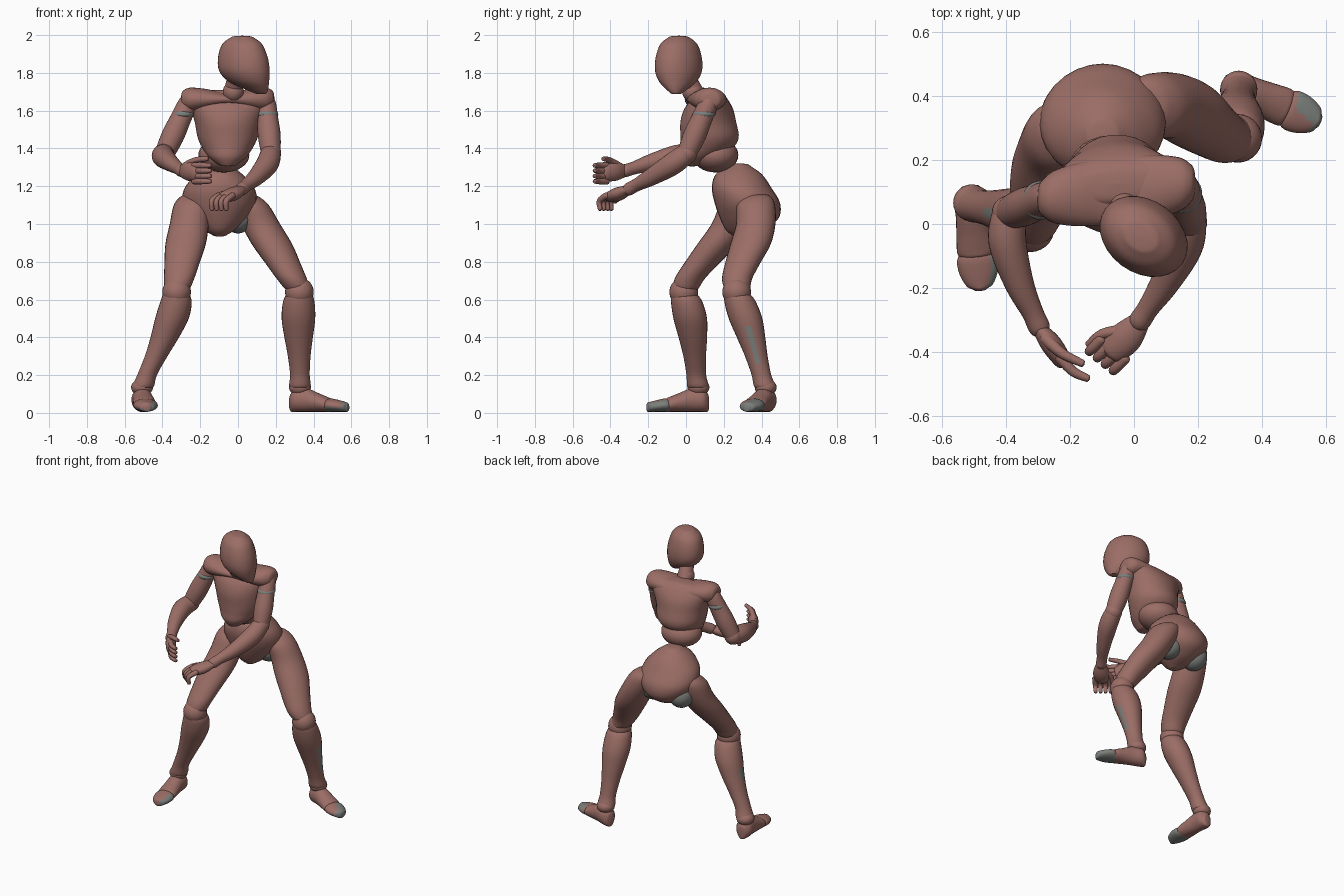
import bpy, bmesh, math
from mathutils import Vector as V

if "Cube" in bpy.data.objects:
    bpy.data.objects.remove(bpy.data.objects["Cube"])

X, Y, Z = V((1, 0, 0)), V((0, 1, 0)), V((0, 0, 1))


def material(name, rgb):
    m = bpy.data.materials.new(name)
    m.diffuse_color = (*rgb, 1)
    m.use_nodes = True
    m.node_tree.nodes["Principled BSDF"].inputs["Base Color"].default_value = m.diffuse_color
    return m


CLAY = material("clay_brown", (0.33, 0.155, 0.133))
GREY = material("joint_grey", (0.20, 0.215, 0.20))


def finish(name, bm, mats, rule=None):
    bmesh.ops.recalc_face_normals(bm, faces=bm.faces)
    for f in bm.faces:
        f.smooth = True
        if rule and rule(f.calc_center_median(), f.normal):
            f.material_index = 1
    me = bpy.data.meshes.new(name)
    bm.to_mesh(me)
    bm.free()
    for m in mats:
        me.materials.append(m)
    bpy.context.collection.objects.link(bpy.data.objects.new(name, me))


def spline(p, n):
    """Catmull-Rom through rows of numbers"""
    out = []
    for i in range(len(p) - 1):
        rows = list(zip(p[max(i - 1, 0)], p[i], p[i + 1], p[min(i + 2, len(p) - 1)]))
        for t in (k / n for k in range(n)):
            out.append([q + 0.5 * t * (r - o + t * (2 * o - 5 * q + 4 * r - s + t * (3 * (q - r) + s - o)))
                        for o, q, r, s in rows])
    return out + [list(p[-1])]


def cap(rows, k):
    """two shrinking rings that round off the end of a loft"""
    (*c, a, b), inner = rows[-1], rows[-2]
    d = (V(c) - V(inner[:3])).normalized() * min(a, b) * k
    return [(*(V(c) + d * s), a * w, b * w) for s, w in ((.75, .65), (1, .02))]


def loft(name, rings, u=None, v=None, sides=28, n=5, k=.9, rule=None):
    """rings: x, y, z, half width on u, half depth on v; without v the rings follow the path"""
    rings = cap(rings[::-1], k)[::-1] + rings + cap(rings, k)
    rows = spline(rings, n)
    bm = bmesh.new()
    loops = []
    for i, r in enumerate(rows):
        e1, e2 = u, v
        if v is None:
            t = V(rows[min(i + 1, len(rows) - 1)][:3]) - V(rows[max(i - 1, 0)][:3])
            e2 = t.cross(u or Z).normalized()
            e1 = e2.cross(t).normalized()
        a, b = max(r[3], .002), max(r[4], .002)
        turn = [2 * math.pi * j / sides for j in range(sides)]
        loops.append([bm.verts.new(V(r[:3]) + e1 * a * math.cos(w) + e2 * b * math.sin(w)) for w in turn])
    for A, B in zip(loops, loops[1:]):
        for j in range(sides):
            bm.faces.new((A[j - 1], A[j], B[j], B[j - 1]))
    bm.faces.new(loops[0])
    bm.faces.new(loops[-1])
    finish(name, bm, (CLAY, GREY), rule)


def ball(name, c, r, mat=CLAY):
    bm = bmesh.new()
    bmesh.ops.create_uvsphere(bm, u_segments=28, v_segments=16, radius=1)
    for p in bm.verts:
        p.co = V(c) + V([a * b for a, b in zip(p.co, r)])
    finish(name, bm, (mat,))


def limb(name, a, b, profile, bulge=(0, 0, 0), **kw):
    """profile: place along a-b, radius, share of the bulge"""
    a, b = V(a), V(b)
    loft(name, [(*(a.lerp(b, t) + V(bulge) * s), r, r) for t, r, s in profile], **kw)


# head turned to its left: height, shift toward the chin, half length
HEAD = [(1.985, 0, .07), (1.95, 0, .116), (1.88, .004, .143), (1.81, .012, .145), (1.755, .035, .117),
        (1.715, .075, .068), (1.692, .098, .034)]
loft("head", [(.022 + s, -.038 - s * .14, z, r, r * .77) for z, s, r in HEAD], V((.8, -.6, 0)), V((.6, .8, 0)), k=.22)
ball("neck", (-.025, .035, 1.70), [.055] * 3)
limb("neck_core", (-.01, 0, 1.78), (-.04, .08, 1.64), [(0, .045, 0), (1, .045, 0)])

# trunk: height, depth position, half width, half depth
CHEST = [(1.695, .125, .20, .06), (1.665, .125, .23, .09), (1.61, .12, .2, .128), (1.54, .118, .175, .148),
         (1.46, .125, .16, .155), (1.405, .11, .135, .14), (1.355, .07, .1, .1), (1.315, .04, .05, .05)]
loft("chest", [(-.055, y, z, a, b) for z, y, a, b in CHEST], V((.995, .1, 0)), V((-.1, .995, 0)), k=.25)
# shoulder yoke across the top of the chest
YOKE = [(-.285, .058, .05), (-.25, .082, .062), (-.17, .1, .055), (-.055, .105, .035), (.06, .1, .055), (.14, .085, .062),
        (.175, .062, .052)]
loft("shoulder_yoke", [(x, .11 + x * .1, 1.66, d, h) for x, d, h in YOKE], Y, Z, k=.35)
ball("abdomen", (-.075, .155, 1.365), (.135, .122, .092))
PELVIS = [(1.305, .28, .065, .065), (1.26, .28, .125, .125), (1.19, .295, .185, .158), (1.11, .325, .195, .173),
          (1.03, .335, .15, .155), (.97, .31, .085, .1), (.94, .28, .035, .035)]
loft("pelvis", [(-.098, y, z, a, b) for z, y, a, b in PELVIS], X, Y, k=.25)

# legs share their profiles
THIGH = [(-.04, .08, 0), (.05, .102, .2), (.25, .104, 1), (.47, .107, .8), (.68, .093, 0), (.85, .08, -.5), (.97, .066, 0)]
SHIN = [(.02, .066, 0), (.1, .083, .6), (.27, .089, 1), (.47, .075, .9), (.66, .06, .5), (.85, .052, 0), (.97, .057, 0)]
# along the foot, height of the middle, half width
FOOT = [(-.048, .055, .032), (-.02, .068, .054), (.04, .068, .054), (.1, .056, .058), (.15, .046, .061), (.168, .042, .052)]
TOES = [(.15, .038, .048), (.178, .041, .064), (.22, .037, .06), (.258, .032, .042), (.27, .03, .024)]


def leg(side, sg, hip, knee, ankle, foot_dir, calf, hip_joint, edge):
    ball(side + "_hip_joint", hip_joint, (.08, .09, .085), GREY)
    limb(side + "_thigh", hip, knee, THIGH, (0, .025, 0), u=X, v=Y, k=.3)
    limb(side + "_shin", knee, ankle, SHIN, calf, u=X, v=Y, k=.3,
         rule=lambda c, n: n.x * sg > .955 and .26 < c.z < .47)
    ball(side + "_knee", knee, [.076] * 3)
    ball(side + "_ankle", V(ankle) + Z * .01, (.058, .058, .045))
    f = V(foot_dir).normalized()
    for part, rows, rule in (("_foot", FOOT, None), ("_toes", TOES, lambda c, n: n.x > edge or n.z < -.3)):
        rings = [(ankle[0] + f.x * s, ankle[1] + f.y * s, z, w, z - .006) for s, z, w in rows]
        loft(side + part, rings, Z.cross(f), Z, k=.3, rule=rule)


leg("left", 1, (.05, .37, 1.12), (.325, .268, .64), (.328, .422, .125), (.93, -.37, 0), (-.006, .005, 0),
    (.0, .35, 1.035), .2)
leg("right", -1, (-.235, .29, 1.12), (-.325, -.012, .64), (-.508, .066, .125), (.1, -.995, 0), (.025, .013, 0),
    (-.21, .345, 1.03), .45)

# arms share their profiles
UPPER = [(0, .05, 0), (.3, .055, 0), (.65, .06, 0), (1, .05, 0)]
FORE = [(0, .053, 0), (.25, .059, 1), (.6, .046, .9), (.85, .034, .3), (.98, .034, 0)]


def arm(side, shoulder, elbow, wrist, bulge):
    limb(side + "_upper_arm", shoulder, elbow, UPPER, u=Y)
    ball(side + "_shoulder_joint", V(shoulder).lerp(V(elbow), .22), (.058, .061, .028), GREY)
    ball(side + "_elbow", elbow, [.055] * 3)
    limb(side + "_forearm", elbow, wrist, FORE, bulge)


arm("right", (-.265, .085, 1.64), (-.39, .035, 1.37), (-.295, -.33, 1.28), (-.03, 0, .01))
arm("left", (.15, .12, 1.64), (.174, .005, 1.375), (.015, -.31, 1.18), (.02, 0, -.01))


def hand(side, palm, size, finger, step, thumb):
    """the four fingers repeat one bent path, moved by a step each"""
    loft(side + "_palm", [(*p, r * size[0], r * size[1]) for p, r in zip(palm, (.032, .047, .04))])
    for i in range(4):
        path = [V(p) + V(step) * (i - 1.5) for p in finger]
        loft(f"{side}_finger_{i + 1}", [(*p, r, r) for p, r in zip(path, (.017, .0155, .012))], u=X, sides=12)
    loft(side + "_thumb", [(*p, r, r) for p, r in zip(thumb, (.02, .016, .012))], sides=12)


hand("right", [(-.295, -.33, 1.28), (-.26, -.375, 1.28), (-.225, -.425, 1.27)], (1.1, .7),
     [(-.23, -.42, 1.268), (-.19, -.462, 1.268), (-.148, -.482, 1.268)], (0, 0, -.028),
     [(-.275, -.36, 1.31), (-.225, -.405, 1.338), (-.165, -.435, 1.345)])
hand("left", [(.015, -.31, 1.18), (-.025, -.355, 1.16), (-.065, -.395, 1.145)], (.75, 1.1),
     [(-.067, -.393, 1.15), (-.1, -.427, 1.122), (-.1, -.425, 1.08)], (.025, -.02, 0),
     [(-.04, -.335, 1.165), (-.1, -.345, 1.15), (-.14, -.375, 1.12)])
